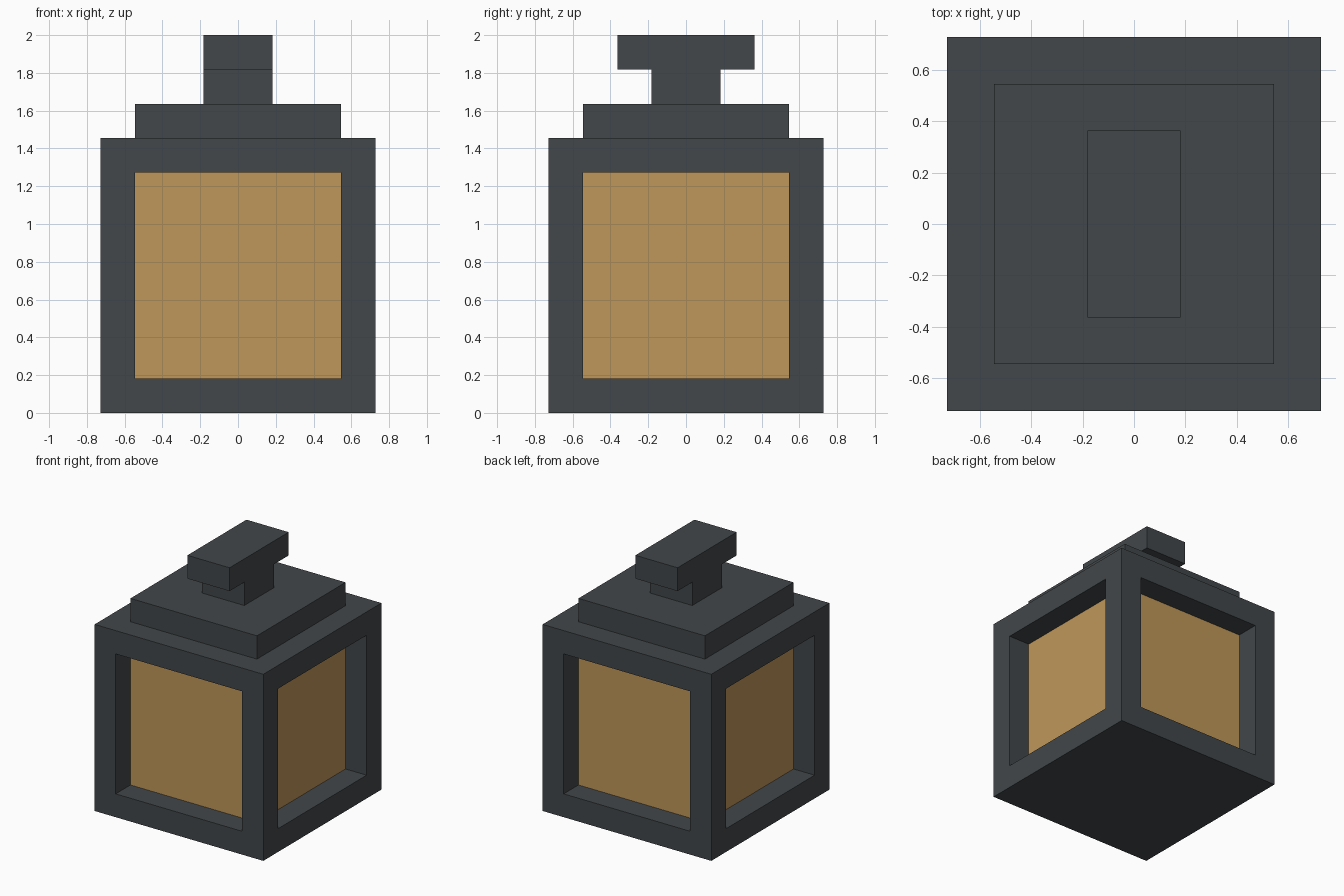
import bpy
import bmesh
from mathutils import Matrix, Vector

U = 2 / 11  # one grid unit: the lantern is 11 units tall

if "Cube" in bpy.data.objects:
    bpy.data.objects.remove(bpy.data.objects["Cube"], do_unlink=True)


def srgb(*channels):
    return tuple(((c / 255 + 0.055) / 1.055) ** 2.4 for c in channels) + (1.0,)


def make_material(name, colour):
    mat = bpy.data.materials.new(name)
    mat.use_nodes = True
    mat.diffuse_color = colour
    mat.node_tree.nodes["Principled BSDF"].inputs["Base Color"].default_value = colour
    return mat


iron = make_material("dark iron", srgb(66, 71, 74))
amber = make_material("amber glass", srgb(191, 151, 90))


def block(name, width, depth, bottom, top, mat, recess=0):
    """Box in grid units; a recess opens a window in each of its four sides."""
    size = Vector((width, depth, top - bottom)) * U
    centre = Vector((0, 0, (top + bottom) / 2)) * U
    bm = bmesh.new()
    bmesh.ops.create_cube(bm, size=1, matrix=Matrix.Translation(centre) @ Matrix.Diagonal(size).to_4x4())
    if recess:
        bm.normal_update()
        sides = [f for f in bm.faces if abs(f.normal.z) < 0.5]
        # Inset the window borders, then push each window straight inwards
        bmesh.ops.inset_individual(bm, faces=sides, thickness=recess * U, use_even_offset=True)
        for face in sides:
            push = -face.normal.copy() * recess * U
            result = bmesh.ops.extrude_discrete_faces(bm, faces=[face])["faces"]
            bmesh.ops.translate(bm, verts=result[0].verts, vec=push)
            bmesh.ops.delete(bm, geom=result, context="FACES_ONLY")
    mesh = bpy.data.meshes.new(name)
    bm.to_mesh(mesh)
    bm.free()
    mesh.materials.append(mat)
    obj = bpy.data.objects.new(name, mesh)
    bpy.context.collection.objects.link(obj)
    return obj


# Lantern body: iron frame around a glowing core
block("lantern_frame", 8, 8, 0, 8, iron, recess=1)
block("glass_core", 6, 6, 1, 7, amber)

# Stepped lid and carrying handle
block("lid", 6, 6, 8, 9, iron)
block("handle_neck", 2, 2, 9, 10, iron)
block("handle_bar", 2, 4, 10, 11, iron)
